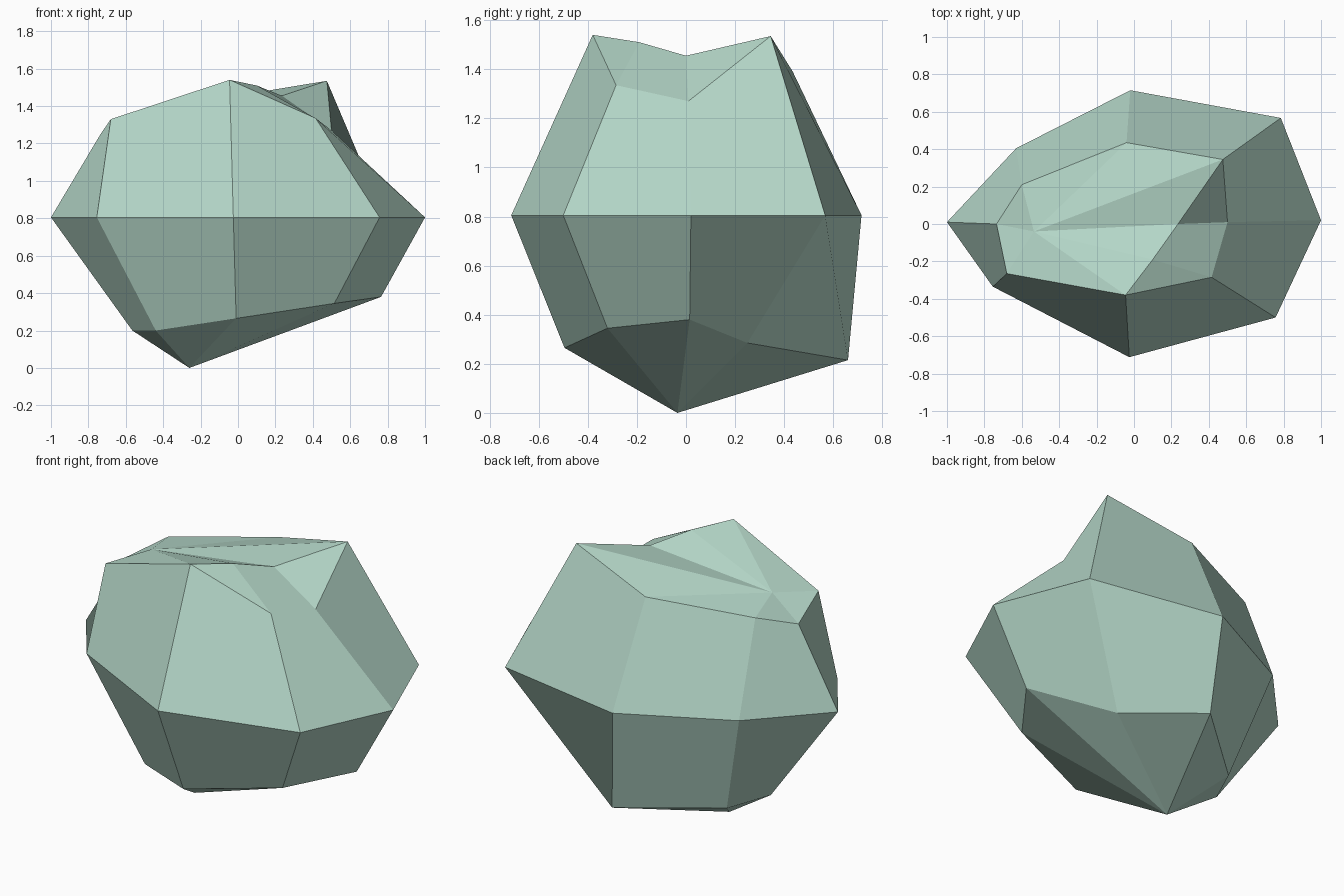
import bpy
import bmesh

default_cube = bpy.data.objects.get("Cube")
if default_cube:
    bpy.data.objects.remove(default_cube, do_unlink=True)


def flat_material(name, colour):
    material = bpy.data.materials.new(name)
    material.use_nodes = True
    material.diffuse_color = colour
    shader = next(n for n in material.node_tree.nodes if n.type == "BSDF_PRINCIPLED")
    shader.inputs["Base Color"].default_value = colour
    shader.inputs["Roughness"].default_value = 0.9
    return material


def add_ring(bm, points):
    return [bm.verts.new(point) for point in points]


def bridge(bm, lower, upper):
    """Join two rings with quads that fold from lower[j] to upper[i]."""
    count = len(lower)
    for i in range(count):
        j = (i + 1) % count
        bm.faces.new((lower[j], upper[j], upper[i], lower[i]))


def fan(bm, tip, rim):
    """Join each pair of neighbours along a rim to one tip."""
    for start, end in zip(rim, rim[1:]):
        bm.faces.new((tip, start, end))


bm = bmesh.new()

# Rings run counter-clockwise from the +x side
WAIST = 0.805
waist_outline = [(1, 0.02), (0.785, 0.567), (-0.02, 0.715), (-0.63, 0.405),
                 (-1, 0.01), (-0.755, -0.335), (-0.025, -0.712), (0.757, -0.5)]
waist = add_ring(bm, [(x, y, WAIST) for x, y in waist_outline])

foot = add_ring(bm, [
    (0.765, 0.015, 0.38), (0.325, 0.25, 0.285), (0.02, 0.66, 0.215), (-0.446, 0.256, 0.182),
    (-0.565, 0.015, 0.2), (-0.44, -0.24, 0.2), (-0.01, -0.495, 0.265), (0.515, -0.32, 0.345)])

shoulder = add_ring(bm, [
    (0.5, 0.01, 1.27), (0.475, 0.345, 1.535), (-0.04, 0.435, 1.39), (-0.6, 0.21, 1.33),
    (-0.735, 0, 1.25), (-0.68, -0.265, 1.33), (-0.045, -0.38, 1.54), (0.415, -0.285, 1.335)])

bridge(bm, foot, waist)
bridge(bm, waist, shoulder)

# Pointed underside
base_tip = bm.verts.new((-0.26, -0.035, 0))
fan(bm, base_tip, foot + foot[:1])

# Crown: a ridge cuts across the +x side, with the hollow top fanning behind it
east, north_east, south, south_east = shoulder[0], shoulder[1], shoulder[6], shoulder[7]
ridge_front = bm.verts.new((0.1, -0.19, 1.51))
ridge_dip = bm.verts.new((0.235, 0, 1.455))
crown_tip = bm.verts.new((-0.535, -0.04, 1.367))
fan(bm, crown_tip, shoulder[1:7] + [ridge_front, ridge_dip, north_east])
bm.faces.new((south, south_east, ridge_front))
bm.faces.new((ridge_front, south_east, east, ridge_dip))
bm.faces.new((ridge_dip, east, north_east))

bmesh.ops.recalc_face_normals(bm, faces=bm.faces[:])
mesh = bpy.data.meshes.new("rock")
bm.to_mesh(mesh)
bm.free()

mesh.materials.append(flat_material("pale_green_stone", (0.46, 0.68, 0.58, 1)))
rock = bpy.data.objects.new("rock", mesh)
bpy.context.scene.collection.objects.link(rock)
